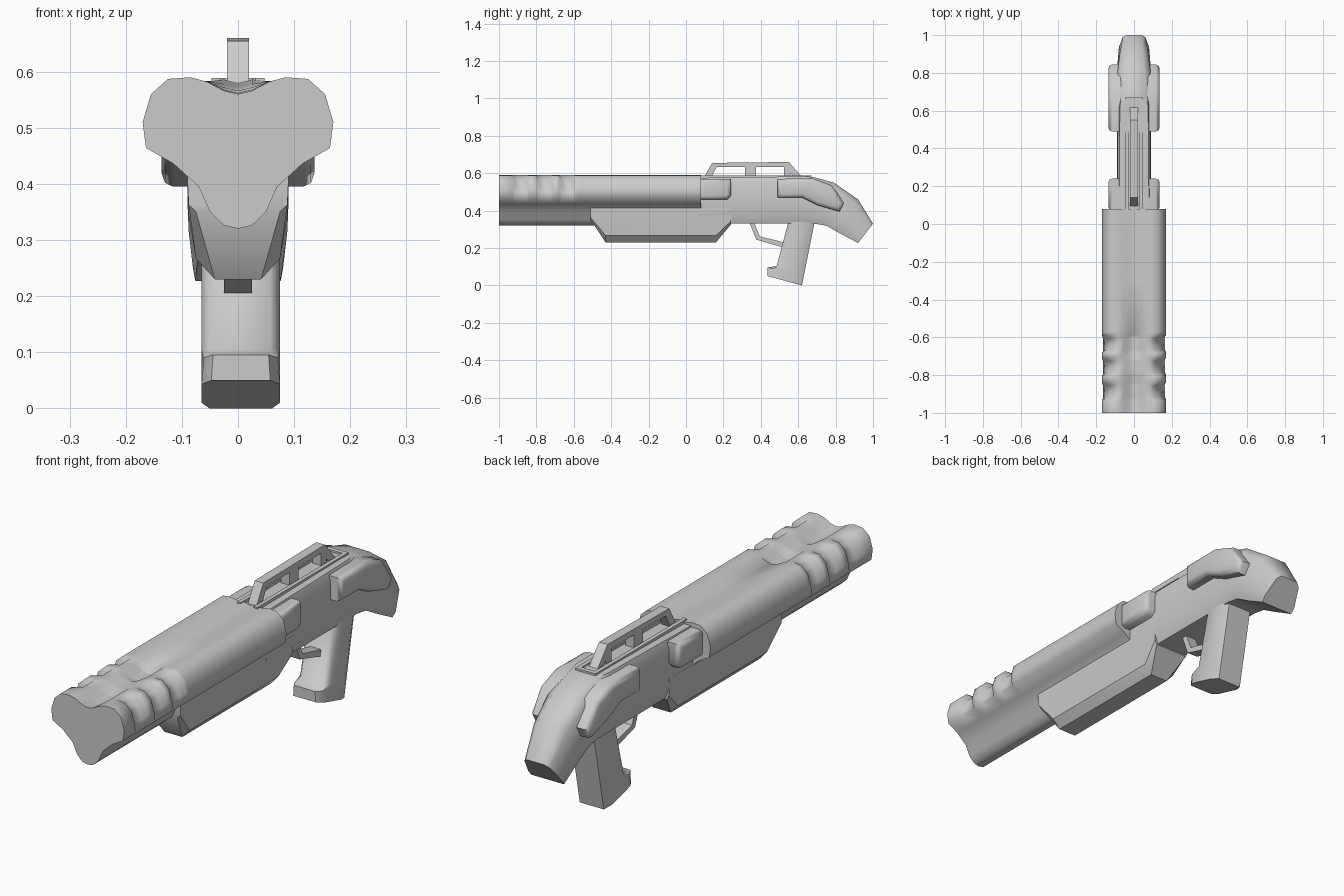
import bpy, bmesh, math

cube = bpy.data.objects.get("Cube")
if cube:
    bpy.data.objects.remove(cube, do_unlink=True)

metal = bpy.data.materials.new("plain_grey")
metal.use_nodes = True
metal.diffuse_color = (0.6, 0.6, 0.6, 1)
metal.node_tree.nodes["Principled BSDF"].inputs["Base Color"].default_value = (0.6, 0.6, 0.6, 1)


def finish(name, bm, angle):
    bmesh.ops.recalc_face_normals(bm, faces=bm.faces)
    mesh = bpy.data.meshes.new(name)
    bm.to_mesh(mesh)
    bm.free()
    mesh.materials.append(metal)
    for p in mesh.polygons:
        p.use_smooth = True
    mesh.set_sharp_from_angle(angle=math.radians(angle))
    obj = bpy.data.objects.new(name, mesh)
    bpy.context.scene.collection.objects.link(obj)
    return obj


def loft(name, rings, angle=50):
    """Skin equal-sized closed rings and cap both ends."""
    bm = bmesh.new()
    rows = [[bm.verts.new(p) for p in ring] for ring in rings]
    n = len(rows[0])
    for a, b in zip(rows, rows[1:]):
        for i in range(n):
            j = (i + 1) % n
            bm.faces.new((a[i], a[j], b[j], b[i]))
    bm.faces.new(rows[0])
    bm.faces.new(rows[-1])
    return finish(name, bm, angle)


def prism(name, profile, x0, x1, bevel=0.0, angle=40):
    """Extrude a side profile of (y, z) points across x."""
    bm = bmesh.new()
    face = bm.faces.new([bm.verts.new((x0, y, z)) for y, z in profile])
    moved = bmesh.ops.extrude_face_region(bm, geom=[face])["geom"]
    bmesh.ops.translate(bm, vec=(x1 - x0, 0, 0),
                        verts=[v for v in moved if isinstance(v, bmesh.types.BMVert)])
    if bevel:
        rim = [e for e in bm.edges if abs(e.verts[0].co.x - e.verts[1].co.x) < 1e-5
               and e.verts[0].co.x * x1 > 0 and abs(abs(e.verts[0].co.x) - max(abs(x0), abs(x1))) < 1e-5]
        bmesh.ops.bevel(bm, geom=rim, offset=bevel, segments=2, profile=0.5, affect='EDGES')
    return finish(name, bm, angle)


def section(top, bot, wt, wb, cut=0.6, base=0.8, x=0.0):
    """Chamfered cross-section between a top and a bottom (y, z) point."""
    half = [(0, wt * cut), (0.14, wt), (0.8, wb), (1, wb * base)]
    pts = half + [(t, -w) for t, w in reversed(half)]
    return [(x + w, top[0] + (bot[0] - top[0]) * t, top[1] + (bot[1] - top[1]) * t) for t, w in pts]


def box(name, x0, x1, y0, y1, z0, z1):
    prism(name, [(y0, z0), (y1, z0), (y1, z1), (y0, z1)], x0, x1)


# Barrel cluster: three-lobed section with side grooves and a central valley
LOBES = [(0.025, 0.572), (0.055, 0.582), (0.085, 0.59), (0.125, 0.587), (0.155, 0.56), (0.17, 0.51),
         (0.164, 0.464), (0.115, 0.436), (0.07, 0.395), (0.05, 0.35), (0.025, 0.326)]


def barrel_ring(y, valley, groove):
    half = []
    for i, (x, z) in enumerate(LOBES):
        if i == 0:
            z = valley + 0.006
        if groove and 3 <= i <= 5:
            x, z = x - 0.02, z - 0.014
        half.append((x, z))
    pts = [(0, valley)] + half + [(0, 0.32)] + [(-x, z) for x, z in reversed(half)]
    return [(x, y, z) for x, z in pts]


stations = [(-1, 0.56, 0)]
for start, valley in ((-0.93, 0.548), (-0.80, 0.562), (-0.68, 0.548)):
    stations += [(start, valley, 0), (start + 0.015, valley, 1),
                 (start + 0.075, valley, 1), (start + 0.09, valley, 0)]
stations += [(-0.57, 0.566, 0), (-0.3, 0.572, 0), (0.08, 0.58, 0)]
loft("barrel_cluster", [barrel_ring(*s) for s in stations], 75)

# Forend under the barrels
loft("forend", [section((y, 0.415), (yb, zb), 0.09, w, cut=1, base=b) for y, yb, zb, w, b in (
    (-0.51, -0.51, 0.35, 0.088, 0.85), (-0.43, -0.43, 0.23, 0.075, 0.55),
    (0.16, 0.16, 0.23, 0.075, 0.55), (0.24, 0.24, 0.325, 0.088, 0.9))], 35)

# Receiver flowing into the drooped stock
loft("receiver_stock", [section(*s) for s in (
    ((0.06, 0.575), (0.06, 0.33), 0.088, 0.09, 0.9),
    ((0.62, 0.583), (0.62, 0.33), 0.088, 0.09, 0.85),
    ((0.68, 0.58), (0.69, 0.33), 0.09, 0.09, 0.7),
    ((0.79, 0.55), (0.75, 0.32), 0.09, 0.09, 0.6),
    ((0.92, 0.46), (0.82, 0.28), 0.075, 0.088, 0.6),
    ((1.0, 0.33), (0.92, 0.227), 0.06, 0.08, 0.7, 0.95))], 50)

# Raised side pads, mirrored
CHEEK = [(0.49, 0.57), (0.49, 0.47), (0.62, 0.47), (0.70, 0.43), (0.82, 0.395),
         (0.845, 0.44), (0.78, 0.535), (0.68, 0.572)]
COLLAR = [(0.07, 0.57), (0.07, 0.46), (0.22, 0.46), (0.24, 0.48), (0.24, 0.57)]
for side, s in (("left", 1), ("right", -1)):
    prism(side + "_cheek_pad", CHEEK, 0.06 * s, 0.136 * s, 0.02, 50)
    prism(side + "_collar_pad", COLLAR, 0.06 * s, 0.136 * s, 0.02, 50)
    box(side + "_handle_rail", 0.03 * s, 0.047 * s, 0.06, 0.67, 0.55, 0.589)

# Carry handle on top
box("rail_end", -0.047, 0.047, 0.65, 0.67, 0.55, 0.589)
prism("handle_front", [(0.08, 0.55), (0.12, 0.55), (0.165, 0.635), (0.14, 0.655)], -0.02, 0.02)
prism("handle_bar", [(0.14, 0.655), (0.16, 0.633), (0.55, 0.633), (0.55, 0.66)], -0.02, 0.02)
prism("handle_back", [(0.55, 0.66), (0.53, 0.635), (0.60, 0.55), (0.645, 0.55)], -0.02, 0.02)
box("handle_front_post", -0.02, 0.02, 0.315, 0.375, 0.55, 0.64)
box("handle_back_post", -0.02, 0.02, 0.525, 0.56, 0.55, 0.64)

# Pistol grip with a forward toe
loft("grip", [section(*s, 0.75, 0.8, 0.005) for s in (
    ((0.55, 0.35), (0.69, 0.35), 0.07, 0.07),
    ((0.485, 0.105), (0.64, 0.10), 0.07, 0.07),
    ((0.435, 0.095), (0.632, 0.06), 0.066, 0.07),
    ((0.435, 0.05), (0.62, 0.0), 0.07, 0.07))], 50)

# Trigger guard
prism("trigger_guard", [(0.34, 0.335), (0.375, 0.245), (0.52, 0.203), (0.545, 0.225),
                        (0.395, 0.262), (0.365, 0.335)], -0.025, 0.025)
